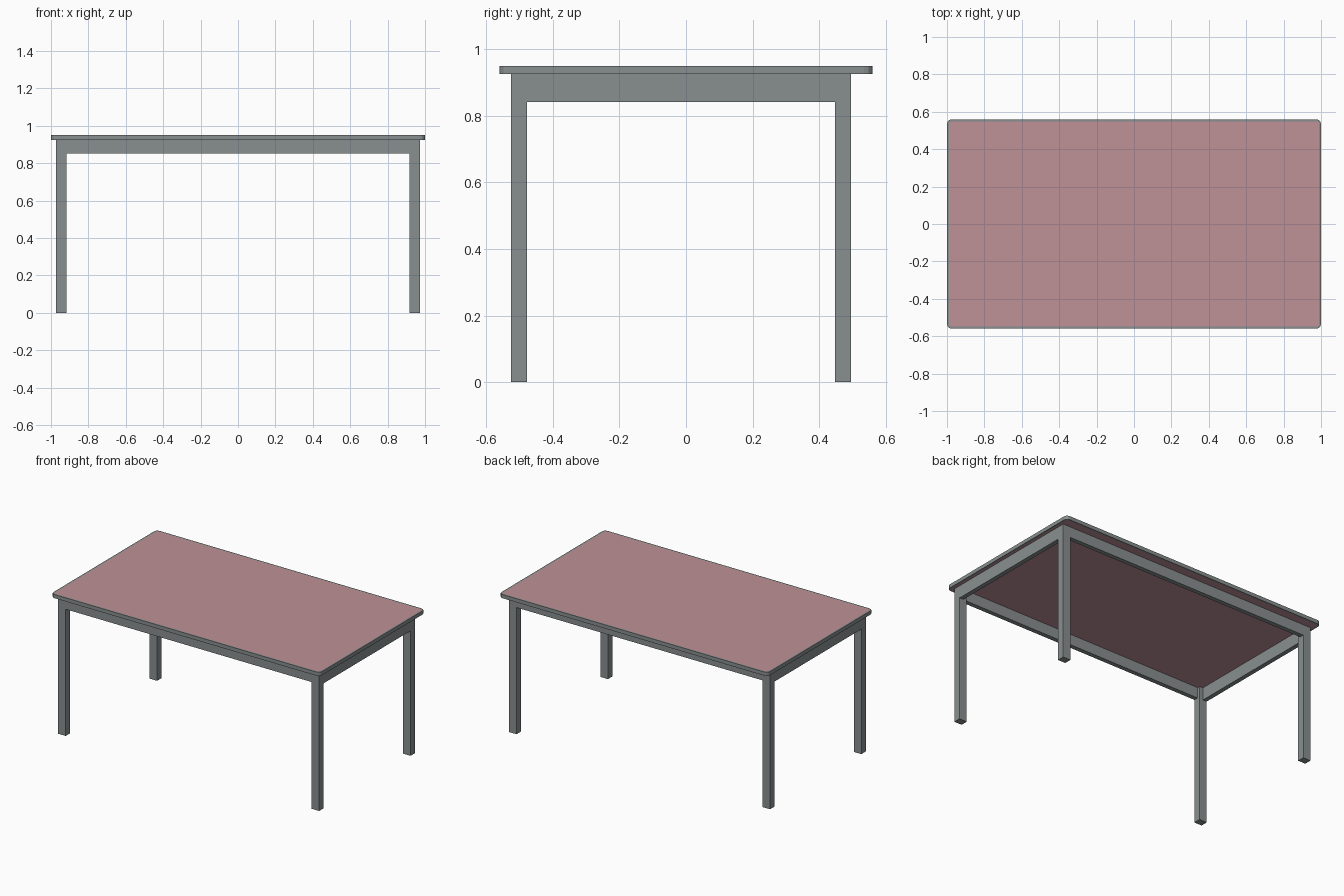
import bpy, bmesh, math

if "Cube" in bpy.data.objects:
    bpy.data.objects.remove(bpy.data.objects["Cube"])


def material(name, rgb):
    m = bpy.data.materials.new(name)
    m.diffuse_color = (*rgb, 1.0)
    m.use_nodes = True
    m.node_tree.nodes["Principled BSDF"].inputs["Base Color"].default_value = m.diffuse_color
    return m


GREY = material("grey metal", (0.25, 0.275, 0.275))
PINK = material("dusty pink", (0.52, 0.285, 0.31))


def finish(name, bm, mats):
    bmesh.ops.recalc_face_normals(bm, faces=bm.faces)
    mesh = bpy.data.meshes.new(name)
    bm.to_mesh(mesh)
    bm.free()
    for m in mats:
        mesh.materials.append(m)
    ob = bpy.data.objects.new(name, mesh)
    bpy.context.collection.objects.link(ob)
    return ob


def box(name, x0, x1, y0, y1, z0, z1):
    bm = bmesh.new()
    bmesh.ops.create_cube(bm, size=1)
    for v in bm.verts:
        v.co = ((x0 + x1) / 2 + v.co.x * (x1 - x0),
                (y0 + y1) / 2 + v.co.y * (y1 - y0),
                (z0 + z1) / 2 + v.co.z * (z1 - z0))
    return finish(name, bm, [GREY])


# Tabletop: rounded slab, grey edge band with pink faces inset above and below
HX, HY, Z0, Z1 = 1.0, 0.56, 0.925, 0.95
R, SEG = 0.025, 3
bm = bmesh.new()
ring = []
for i, (sx, sy) in enumerate([(1, 1), (-1, 1), (-1, -1), (1, -1)]):
    for k in range(SEG + 1):
        a = math.pi / 2 * (i + k / SEG)
        ring.append(bm.verts.new((sx * (HX - R) + R * math.cos(a),
                                  sy * (HY - R) + R * math.sin(a), Z0)))
base = bm.faces.new(ring)
bmesh.ops.solidify(bm, geom=[base], thickness=0)
bm.clear()
outline = []
for i, (sx, sy) in enumerate([(1, 1), (-1, 1), (-1, -1), (1, -1)]):
    for k in range(SEG + 1):
        a = math.pi / 2 * (i + k / SEG)
        outline.append((sx * (HX - R) + R * math.cos(a),
                        sy * (HY - R) + R * math.sin(a)))
low = [bm.verts.new((x, y, Z0)) for x, y in outline]
high = [bm.verts.new((x, y, Z1)) for x, y in outline]
n = len(outline)
for i in range(n):
    j = (i + 1) % n
    bm.faces.new((low[i], low[j], high[j], high[i]))
caps = [bm.faces.new(high), bm.faces.new(low[::-1])]
bm.normal_update()
bmesh.ops.inset_individual(bm, faces=caps, thickness=0.011)
for f in caps:
    f.material_index = 1
finish("tabletop", bm, [GREY, PINK])

# Legs: the frame sits slightly towards the front
XO, XI = 0.972, 0.916
YF, YFI, YBI, YB = -0.525, -0.477, 0.447, 0.495
for side, s in (("left", -1), ("right", 1)):
    xa, xb = sorted((s * XO, s * XI))
    box("front_%s_leg" % side, xa, xb, YF, YFI, 0, Z0)
    box("back_%s_leg" % side, xa, xb, YBI, YB, 0, Z0)
    # Side apron between front and back legs
    xa, xb = sorted((s * XO, s * (XO - 0.03)))
    box("%s_apron" % side, xa, xb, YFI, YBI, 0.841, Z0)

# Long aprons
box("front_apron", -XI, XI, YF, YF + 0.03, 0.853, Z0)
box("back_apron", -XI, XI, YB - 0.03, YB, 0.853, Z0)
